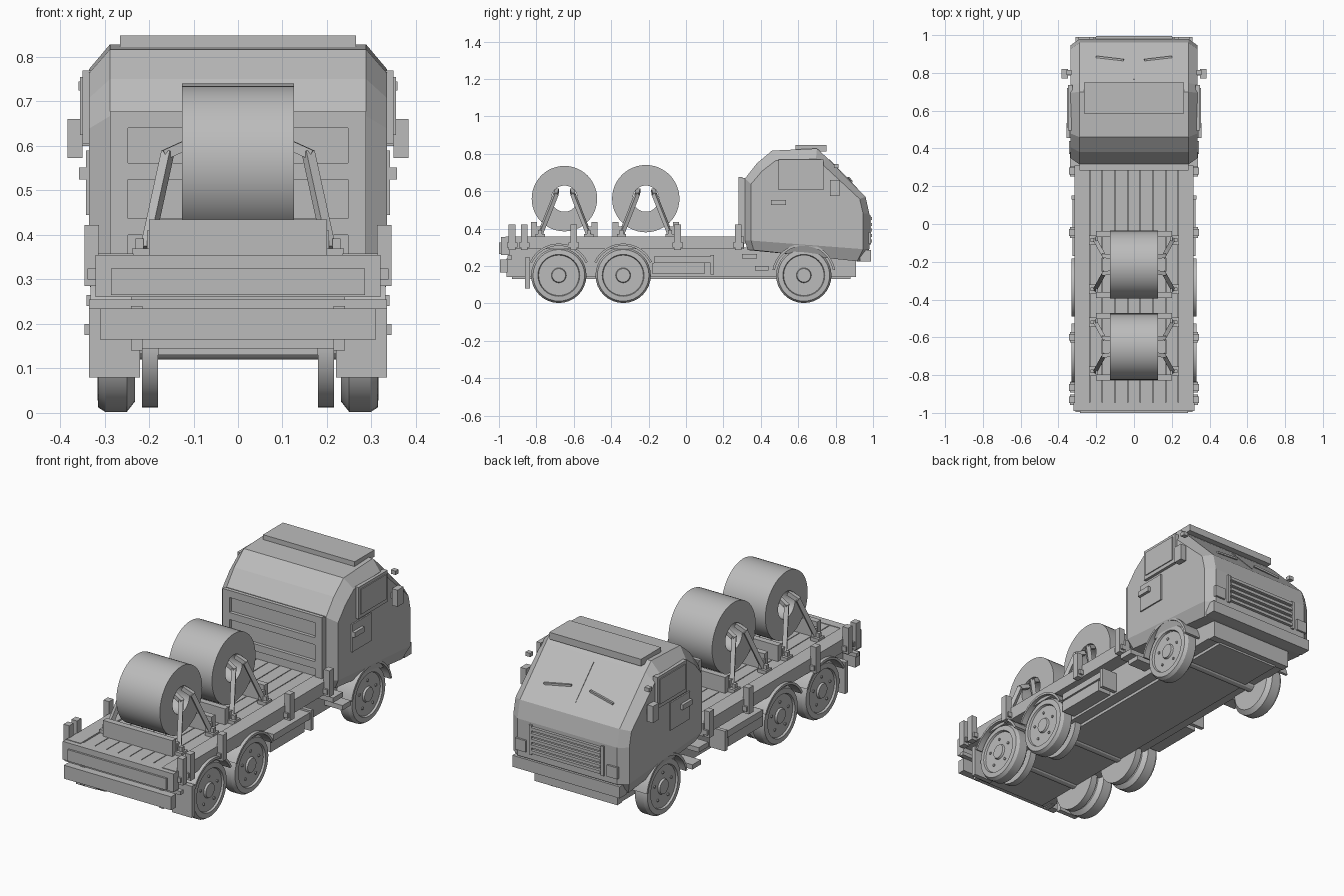
import bpy, bmesh, math
from mathutils import Vector

cube = bpy.data.objects.get("Cube")
if cube:
    bpy.data.objects.remove(cube, do_unlink=True)

grey = bpy.data.materials.new("plain_grey")
grey.use_nodes = True
GREY = (0.5, 0.5, 0.5, 1)
grey.diffuse_color = GREY
grey.node_tree.nodes["Principled BSDF"].inputs["Base Color"].default_value = GREY


def finish(name, bm):
    bmesh.ops.recalc_face_normals(bm, faces=bm.faces)
    mesh = bpy.data.meshes.new(name)
    bm.to_mesh(mesh)
    bm.free()
    mesh.materials.append(grey)
    ob = bpy.data.objects.new(name, mesh)
    bpy.context.collection.objects.link(ob)
    return ob


def box(name, x, y, z, mirror=False):
    """Box from (min, max) ranges, optionally repeated on the other side."""
    bm = bmesh.new()
    for s in ((1, -1) if mirror else (1,)):
        vs = bmesh.ops.create_cube(bm, size=1)["verts"]
        for v in vs:
            v.co = Vector((s * (sum(x) / 2 + v.co.x * (x[1] - x[0])),
                           sum(y) / 2 + v.co.y * (y[1] - y[0]),
                           sum(z) / 2 + v.co.z * (z[1] - z[0])))
    return finish(name, bm)


def ring(name, profile, y, z, segs=32, a0=0, a1=360, sides=(1,), smooth=True):
    """Closed (radius, x) profile turned about an axis along x."""
    bm = bmesh.new()
    full = a1 - a0 == 360
    for s in sides:
        rows = []
        for i in range(segs if full else segs + 1):
            a = math.radians(a0 + (a1 - a0) * i / segs)
            rows.append([bm.verts.new((s * x, y + r * math.cos(a), z + r * math.sin(a)))
                         for r, x in profile])
        pairs = list(zip(rows, rows[1:])) + ([(rows[-1], rows[0])] if full else [])
        n = len(profile)
        for p, q in pairs:
            for k in range(n):
                m = (k + 1) % n
                bm.faces.new((p[k], p[m], q[m], q[k]))
        if not full:
            bm.faces.new(rows[0])
            bm.faces.new(rows[-1])
    bmesh.ops.remove_doubles(bm, verts=bm.verts, dist=0.0001)
    ob = finish(name, bm)
    if smooth:
        bpy.ops.object.select_all(action='DESELECT')
        ob.select_set(True)
        bpy.context.view_layer.objects.active = ob
        bpy.ops.object.shade_smooth_by_angle(angle=math.radians(25))
    return ob


def bar(name, a, b, w, mirror=False):
    """Square bar between two points."""
    bm = bmesh.new()
    for s in ((1, -1) if mirror else (1,)):
        p, q = Vector(a), Vector(b)
        p.x, q.x = s * p.x, s * q.x
        rot = (q - p).to_track_quat('Z', 'Y')
        for v in bmesh.ops.create_cube(bm, size=1)["verts"]:
            v.co = (p + q) / 2 + rot @ Vector((v.co.x * w, v.co.y * w, v.co.z * (q - p).length))
    return finish(name, bm)


# Cab: side profile lofted across, with chamfered corners and tucked-in skirt
prof = [(.33, .285), (.315, .336), (.315, .667), (.38, .75), (.46, .817), (.70, .828),
        (.747, .785), (.96, .57), (.98, .48), (.98, .29), (.945, .225)]
bm = bmesh.new()
rows = []
for x in (-.335, -.288, .288, .335):
    row = []
    for i, (y, z) in enumerate(prof):
        px = x
        if abs(x) > .3:
            y = .6475 + (y - .6475) * .9
            z -= max(0, z - .5) * .17
            if i in (0, len(prof) - 1):
                px *= .92
        row.append(bm.verts.new((px, y, z)))
    rows.append(row)
for p, q in zip(rows, rows[1:]):
    for k in range(len(prof)):
        m = (k + 1) % len(prof)
        bm.faces.new((p[k], p[m], q[m], q[k]))
for r in (rows[0], rows[-1]):
    bm.faces.new(r[1:-1])
    bm.faces.new((r[0], r[1], r[-2], r[-1]))
finish("cab", bm)

box("roof_visor", (-.265, .265), (.585, .75), (.812, .848))
for s in (-1, 1):
    bar("wiper", (s * .055, .868, .672), (s * .2, .885, .65), .01)
bar("windscreen_seam", (0, .765, .768), (0, .915, .6135), .006)
box("door_window_frame", (.325, .35), (.495, .735), (.605, .77), True)
box("door_window", (.345, .355), (.51, .72), (.625, .755), True)
box("door_panel", (.325, .342), (.455, .615), (.445, .59), True)
box("door_handle", (.335, .357), (.455, .535), (.525, .552), True)
box("mirror", (.35, .383), (.77, .82), (.573, .66), True)
box("mirror_arm", (.32, .36), (.785, .805), (.60, .63), True)
box("mirror_knob", (.33, .358), (.79, .815), (.725, .745), True)

# Front grille and bumper
for i in range(5):
    z = .325 + i * .03
    box("grille_slat", (-.2, .2), (.97, .995), (z, z + .016))
box("grille_side", (.2, .215), (.97, .99), (.315, .47), True)
box("bumper", (-.31, .31), (.93, .99), (.225, .285))
box("head_lamp", (.235, .295), (.96, .99), (.32, .38), True)

# Bulkhead behind the cab
box("bulkhead_panel", (-.288, .288), (.3, .325), (.32, .67))
box("bulkhead_post", (.247, .288), (.282, .302), (.33, .677), True)
for z in (.40, .525, .64):
    box("bulkhead_rail", (-.25, .25), (.282, .302), (z, z + .037))

# Cargo deck with lengthwise planks
box("deck_base", (-.235, .235), (-.96, .31), (.29, .34))
box("deck_side_rail", (.235, .315), (-.965, .31), (.29, .358), True)
edges = [-.235 + .47 * i / 7 for i in range(8)]
for a, b in zip(edges, edges[1:]):
    box("deck_plank", (a + .002, b - .002), (-.945, .3), (.335, .352))
for y in (-.93, -.865, -.6, -.045, .28):
    box("stake_post", (.312, .345), (y - .018, y + .018), (.285, .422), True)
    box("stake_clamp", (.31, .338), (y - .028, y + .028), (.30, .325), True)

# Tail boards and mud flaps
box("tail_board", (-.32, .32), (-.99, -.945), (.26, .355))
box("tail_board_lip", (-.285, .285), (-1, -.985), (.265, .325))
box("tail_cross_bar", (-.335, .335), (-.955, -.93), (.235, .255))
box("rear_bumper", (-.31, .31), (-.995, -.955), (.165, .235))
box("rear_bumper_bracket", (.215, .24), (-.96, -.9), (.14, .24), True)
box("mud_flap", (.22, .335), (-.86, -.835), (.08, .245), True)

# Chassis and side equipment
box("chassis", (-.24, .24), (-.95, .9), (.145, .30))
box("chassis_keel", (-.18, .18), (-.93, .88), (.13, .15))
box("front_cross_member", (-.24, .24), (.87, .91), (.14, .24))
box("side_rail", (.235, .325), (-.17, .145), (.215, .25), True)
box("side_tank", (.235, .315), (-.18, .1), (.158, .215), True)
box("side_bracket", (.235, .33), (.13, .15), (.155, .26), True)
box("upper_step", (.235, .34), (.30, .38), (.24, .265), True)
box("lower_step", (.235, .345), (.37, .44), (.175, .2), True)

# Wheels and fenders on three axles
tyre = [(0, .232), (.125, .232), (.148, .25), (.148, .298), (.138, .314), (.112, .316),
        (.108, .306), (.04, .306), (.036, .316), (0, .316)]
for label, y in (("front", .63), ("middle", -.336), ("rear", -.68)):
    ring(label + "_wheel", tyre, y, .15, sides=(1, -1))
    for i in range(5):
        a = math.radians(90 + 72 * i)
        ring(label + "_wheel_nut", [(0, .3), (.007, .3), (.007, .312), (0, .312)],
             y + .072 * math.cos(a), .15 + .072 * math.sin(a), 6, sides=(1, -1), smooth=False)
    ring(label + "_axle", [(0, -.24), (.03, -.24), (.03, .24), (0, .24)], y, .15, 12)
    ring(label + "_fender", [(.158, .225), (.158, .332), (.17, .332), (.17, .225)],
         y, .15, 16, 10 if label == "front" else 25, 170 if label == "front" else 155,
         sides=(1, -1))
    if label != "front":
        ring(label + "_inner_wheel", [(0, .18), (.138, .18), (.138, .216), (0, .216)],
             y, .15, sides=(1, -1))

# Coils held by chocks and slanted legs
for y, r in ((-.215, .18), (-.65, .175)):
    z = .56
    ring("coil", [(.07, -.126), (r, -.126), (r, .126), (.07, .126)], y, z, 48)
    for s in (-1, 1):
        c = y + s * .162
        box("chock", (-.2, .2), (c - .016, c + .016), (.35, .435))
        bar("cradle_leg", (.205, y + s * .13, .37), (.158, y + s * .045, .585), .022, True)
        bar("cradle_arm", (.165, y + s * .047, .58), (.11, y + s * .04, .605), .022, True)
        f = y + s * .13
        box("cradle_foot", (.19, .238), (f - .025, f + .025), (.35, .37), True)
        box("foot_bolt", (.212, .23), (f - .01, f + .01), (.37, .392), True)
        box("cradle_block", (.19, .205), (f - .018, f + .018), (.36, .41), True)
